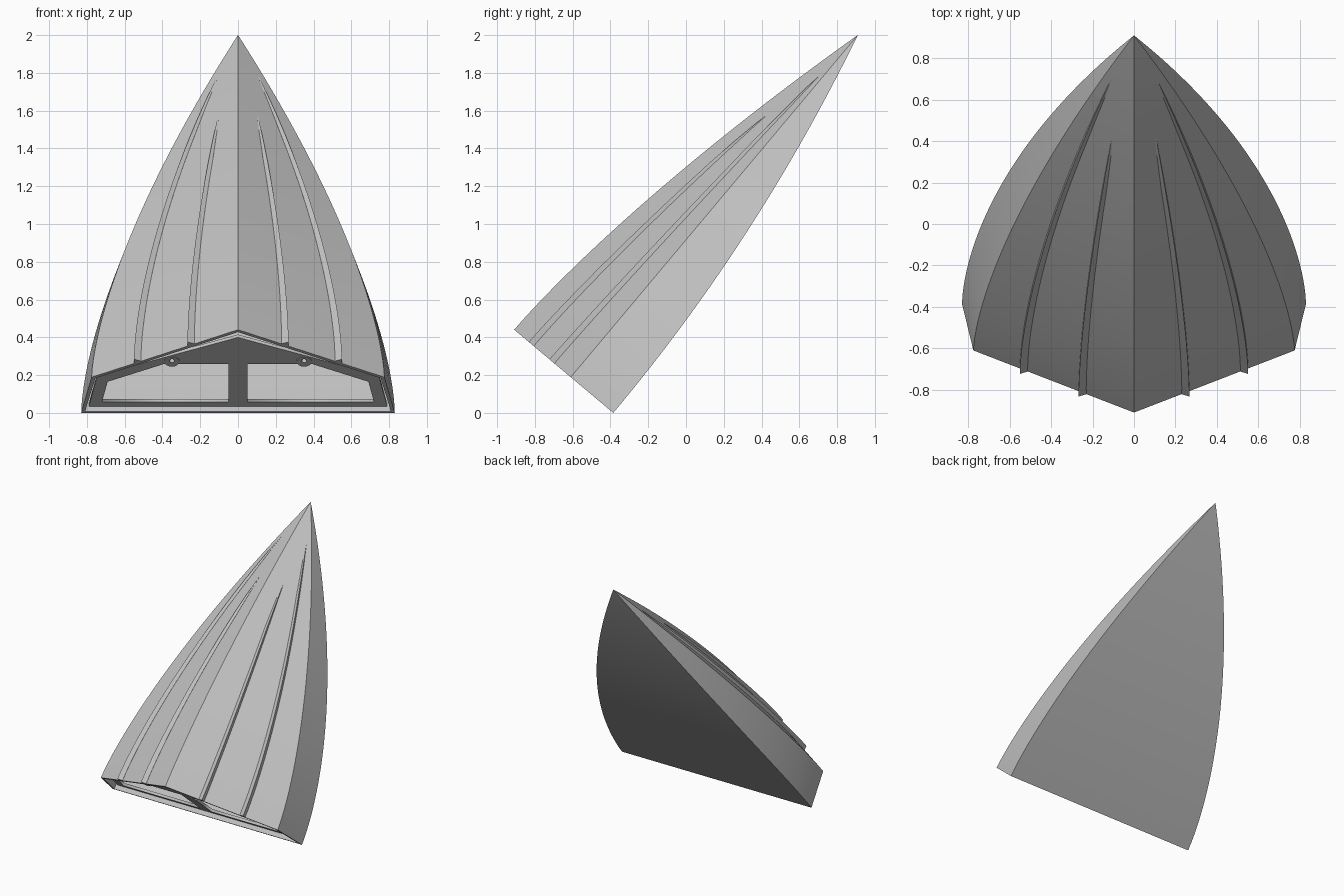
import bpy, bmesh, math
from mathutils import Matrix, Vector

if "Cube" in bpy.data.objects:
    bpy.data.objects.remove(bpy.data.objects["Cube"], do_unlink=True)

LENGTH, TIP = 2.365, 0.294
# Hull space: x across, y along the hull towards the tip, z from deck to keel
FRAME = Matrix.Translation((0, -0.385, 0)) @ Matrix.Rotation(math.radians(50), 4, 'X')

grey = bpy.data.materials.new("hull_grey")
grey.use_nodes = True
grey.diffuse_color = (0.53, 0.53, 0.53, 1)
grey.node_tree.nodes["Principled BSDF"].inputs["Base Color"].default_value = grey.diffuse_color


def keel(t):
    return TIP + 0.391 * (1 - t ** 1.57)


def chine(t):
    return 0.775 * (1 - t ** 1.5)


def skin(x, t):
    """Height of the bottom panel at distance x from the keel."""
    return keel(t) - (keel(t) - TIP) * x / chine(t)


def section(t, inset=0.0):
    """Five-cornered hull section: keel, chines and deck edges."""
    cx, dx = chine(t) - inset, 0.83 * (1 - t ** 1.62) - inset
    cz, dz = TIP - 0.4 * inset, TIP * t ** 2 + 0.6 * inset
    flat = [(0, keel(t) - inset), (cx, cz), (dx, dz), (-dx, dz), (-cx, cz)]
    return [Vector((x, t * LENGTH, z)) for x, z in flat]


def loft(name, rings):
    """Skin a row of matching rings and close both ends."""
    bm = bmesh.new()
    rows = [[bm.verts.new(p) for p in ring] for ring in rings]
    n = len(rows[0])
    for a, b in zip(rows, rows[1:]):
        for i in range(n):
            j = (i + 1) % n
            bm.faces.new((a[i], a[j], b[j], b[i]))
    bm.faces.new(rows[0])
    bm.faces.new(rows[-1])
    bmesh.ops.remove_doubles(bm, verts=bm.verts, dist=0.0002)
    bmesh.ops.recalc_face_normals(bm, faces=bm.faces)
    mesh = bpy.data.meshes.new(name)
    bm.to_mesh(mesh)
    bm.free()
    obj = bpy.data.objects.new(name, mesh)
    bpy.context.collection.objects.link(obj)
    obj.matrix_world = FRAME
    mesh.materials.append(grey)
    return obj


def select(obj):
    bpy.ops.object.select_all(action='DESELECT')
    obj.select_set(True)
    bpy.context.view_layer.objects.active = obj


def plate(name, loops, depth, thick):
    """Flat plate parallel to the stern; inner loops become holes."""
    curve = bpy.data.curves.new(name, 'CURVE')
    curve.dimensions = '2D'
    curve.fill_mode = 'BOTH'
    curve.extrude = thick / 2
    for loop in loops:
        s = curve.splines.new('POLY')
        s.points.add(len(loop) - 1)
        for p, (x, z) in zip(s.points, loop):
            p.co = (x, z, 0, 1)
        s.use_cyclic_u = True
    obj = bpy.data.objects.new(name, curve)
    bpy.context.collection.objects.link(obj)
    obj.matrix_world = FRAME @ Matrix.Translation((0, depth, 0)) @ Matrix.Rotation(math.pi / 2, 4, 'X')
    curve.materials.append(grey)
    select(obj)
    bpy.ops.object.convert(target='MESH')
    return obj


def circle(x, z, r, n=16):
    return [(x + r * math.cos(2 * math.pi * i / n), z + r * math.sin(2 * math.pi * i / n)) for i in range(n)]


# Hollow hull: outer skin from tip to stern, then back along the inside
outer = [section(1 - i / 40) for i in range(41)]
inner = [section(0.85 * i / 24, 0.02) for i in range(25)]
hull = loft("hull", outer + inner)
select(hull)
bpy.ops.object.shade_smooth_by_angle(angle=math.radians(30))


# Spray rails running along the bottom panels, mirrored
def rail(name, start, end, reach):
    rings = []
    for i in range(33):
        k = i / 32
        t = k * reach
        edge = (start + (end - start) * k) * chine(t)
        taper = min(1, 5 * (1 - k)) ** 0.5
        w = (0.037 - 0.02 * k) * (0.15 + 0.85 * taper)
        rise = (0.034 - 0.02 * k) * taper
        ins = edge - w
        flat = [(ins, skin(ins, t) - 0.005), (ins, skin(ins, t) + 0.001),
                (edge, skin(edge, t) + rise), (edge, skin(edge, t) - 0.005)]
        rings.append([Vector((x, t * LENGTH, z)) for x, z in flat])
    obj = loft(name, rings)
    obj.modifiers.new("Mirror", 'MIRROR')
    select(obj)
    bpy.ops.object.shade_smooth_by_angle(angle=math.radians(30))


rail("inner_spray_rails", 0.345, 0.36, 0.728)
rail("outer_spray_rails", 0.71, 0.76, 0.872)

# Recessed stern board with two windows and two lug holes
half = [(0.05, 0.05), (0.72, 0.05), (0.69, 0.215), (0.39, 0.362), (0.05, 0.362)]
outline = [(0, 0.58), (0.745, 0.265), (0.79, 0.012), (-0.79, 0.012), (-0.745, 0.265)]
holes = [half, [(-x, z) for x, z in half]]
holes += [circle(s * 0.35, 0.392, 0.014) for s in (-1, 1)]
plate("stern_board", [outline] + holes, 0.045, 0.02)

# Lugs hanging over the window tops
for side, s in (("left", 1), ("right", -1)):
    plate(side + "_lug", [circle(s * 0.35, 0.384, 0.04), circle(s * 0.35, 0.392, 0.014)], 0.034, 0.006)
